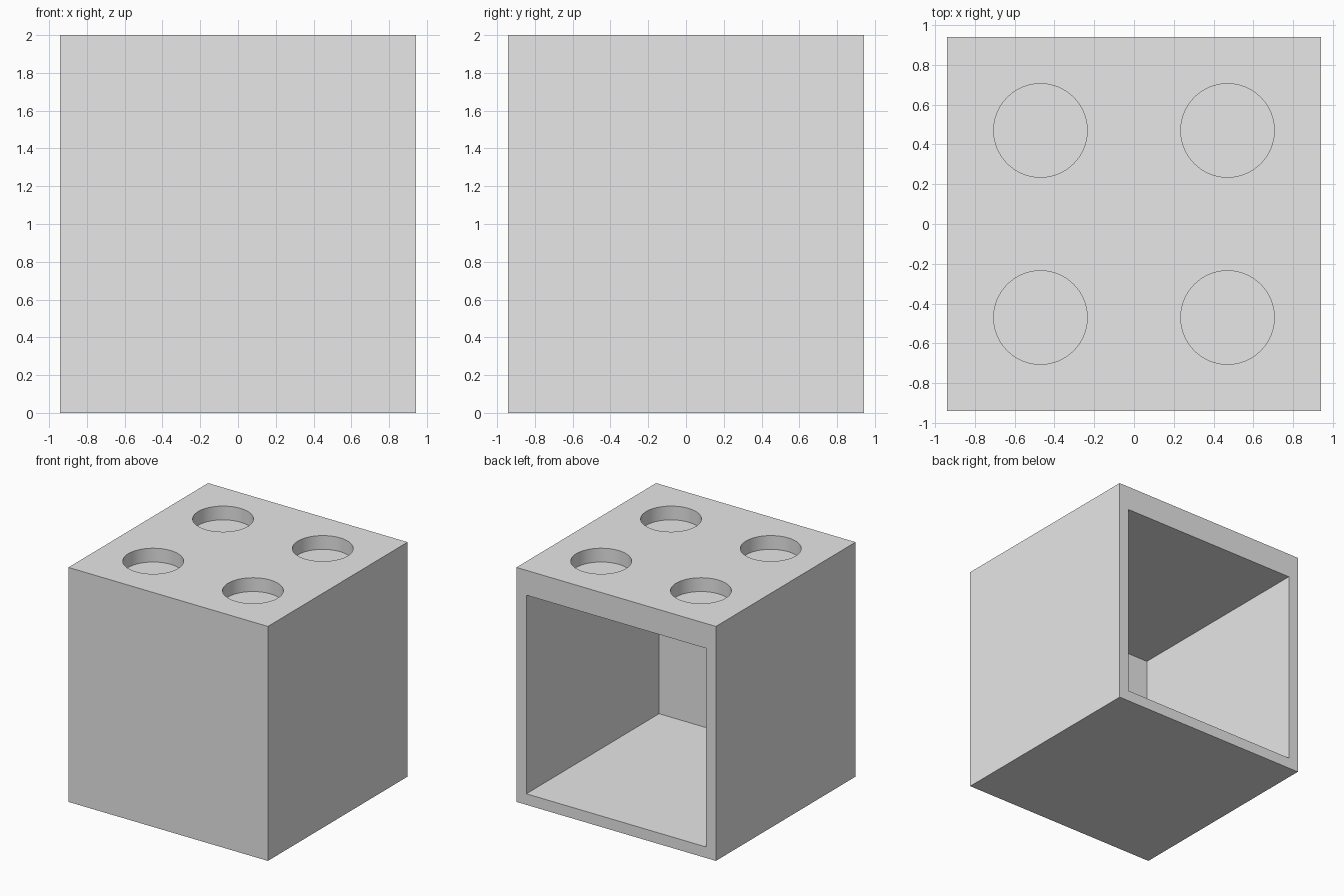
import bpy
import math

UNIT = 2 / 17                 # the block is 16 x 16 x 17 units
SIDE, HEIGHT = 16 * UNIT, 2.0
WALL = 0.8 * UNIT
SOCKET_DEPTH = UNIT
OVER = 0.1                    # how far cutters reach past the surface

cube = bpy.data.objects.get("Cube")
if cube:
    bpy.data.objects.remove(cube, do_unlink=True)

# Plain grey material
grey = bpy.data.materials.new("plain grey")
grey.use_nodes = True
grey.diffuse_color = (0.8, 0.8, 0.8, 1)
grey.node_tree.nodes["Principled BSDF"].inputs["Base Color"].default_value = (0.8, 0.8, 0.8, 1)


def box(name, low, high):
    centre = [(a + b) / 2 for a, b in zip(low, high)]
    bpy.ops.mesh.primitive_cube_add(size=1, location=centre)
    obj = bpy.context.object
    obj.name = name
    obj.scale = [b - a for a, b in zip(low, high)]
    bpy.ops.object.transform_apply(location=True, rotation=False, scale=True)
    obj.data.materials.append(grey)
    return obj


def cut(target, cutter):
    cutter.hide_render = True
    mod = target.modifiers.new(cutter.name, 'BOOLEAN')
    mod.operation = 'DIFFERENCE'
    mod.solver = 'EXACT'
    mod.object = cutter
    bpy.context.view_layer.objects.active = target
    bpy.ops.object.modifier_apply(modifier=mod.name)
    bpy.data.objects.remove(cutter, do_unlink=True)


half = SIDE / 2
block = box("hollow_block", (-half, -half, 0), (half, half, HEIGHT))

# Cavity, open at the back, under a thicker top slab
inner = half - WALL
cut(block, box("cavity_cutter", (-inner, -inner, WALL),
               (inner, half + OVER, HEIGHT - SOCKET_DEPTH - WALL)))

# Four round blind sockets in the top
for x in (-half / 2, half / 2):
    for y in (-half / 2, half / 2):
        bpy.ops.mesh.primitive_cylinder_add(
            vertices=64, radius=2 * UNIT, depth=SOCKET_DEPTH + OVER,
            location=(x, y, HEIGHT + (OVER - SOCKET_DEPTH) / 2))
        cutter = bpy.context.object
        cutter.name = "socket_cutter"
        cutter.data.materials.append(grey)
        cut(block, cutter)

bpy.ops.object.select_all(action='DESELECT')
block.select_set(True)
bpy.context.view_layer.objects.active = block
bpy.ops.object.shade_smooth_by_angle(angle=math.radians(30))
